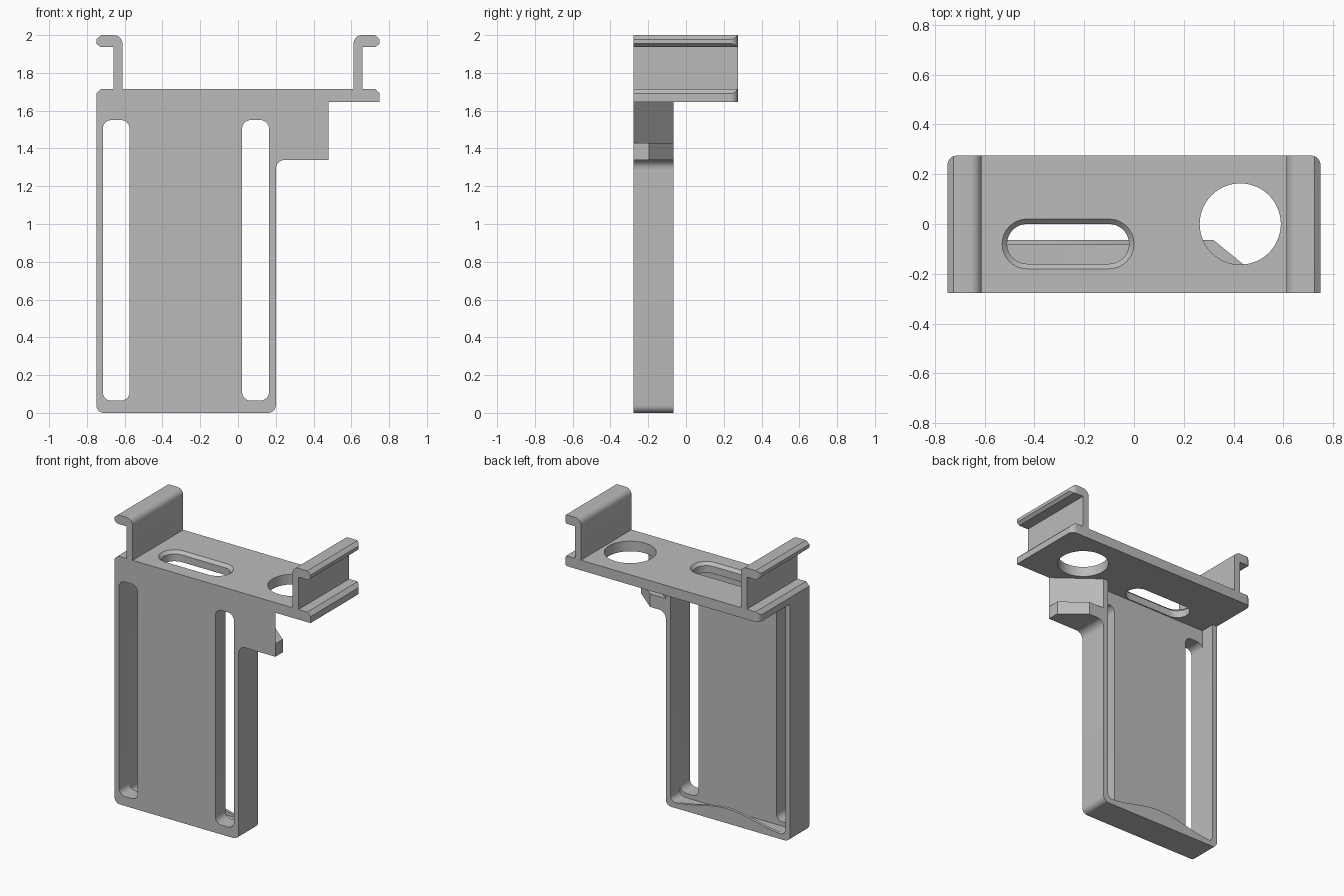
import bpy, bmesh
from math import cos, sin, pi
from mathutils import Vector

cube = bpy.data.objects.get("Cube")
if cube:
    bpy.data.objects.remove(cube, do_unlink=True)

grey = bpy.data.materials.new("plain_grey")
grey.use_nodes = True
grey.diffuse_color = (0.5, 0.5, 0.5, 1)
grey.node_tree.nodes["Principled BSDF"].inputs["Base Color"].default_value = (0.5, 0.5, 0.5, 1)

FRONT, REAR, SHELF_REAR = -0.278, -0.065, 0.275
PANEL_REAR, UNDER, TOP = -0.168, 1.645, 1.715


def rounded(points, steps=8):
    """Outline from (u, v, radius) corners, with an arc at each radius."""
    out = []
    for i, (u, v, r) in enumerate(points):
        p = Vector((u, v))
        if not r:
            out.append(p)
            continue
        a = (Vector(points[i - 1][:2]) - p).normalized() * r
        b = (Vector(points[(i + 1) % len(points)][:2]) - p).normalized() * r
        for k in range(steps + 1):
            t = k / steps * pi / 2
            out.append(p + a * (1 - sin(t)) + b * (1 - cos(t)))
    return out


def rect(u0, u1, v0, v1, r=0, r_top=None):
    s = r if r_top is None else r_top
    return rounded([(u0, v0, r), (u1, v0, r), (u1, v1, s), (u0, v1, s)])


def stadium(u0, u1, v, r, n=16):
    right = [(u1 - r + r * sin(pi * k / n), v - r * cos(pi * k / n)) for k in range(n + 1)]
    left = [(u0 + r - r * sin(pi * k / n), v + r * cos(pi * k / n)) for k in range(n + 1)]
    return right + left


def loft(name, rings, axis):
    """Closed solid through (outline, level) rings along y or z."""
    bm = bmesh.new()
    loops = []
    for outline, level in rings:
        loops.append([bm.verts.new((u, level, v) if axis == "y" else (u, v, level))
                      for u, v in outline])
    for low, high in zip(loops, loops[1:]):
        for i in range(len(low)):
            bm.faces.new((low[i - 1], low[i], high[i], high[i - 1]))
    bm.faces.new(loops[0])
    bm.faces.new(loops[-1])
    bmesh.ops.recalc_face_normals(bm, faces=bm.faces)
    mesh = bpy.data.meshes.new(name)
    bm.to_mesh(mesh)
    bm.free()
    mesh.materials.append(grey)
    obj = bpy.data.objects.new(name, mesh)
    bpy.context.collection.objects.link(obj)
    return obj


def prism(name, outline, axis, a, b):
    return loft(name, [(outline, a), (outline, b)], axis)


def combine(obj, cutter, operation="DIFFERENCE"):
    mod = obj.modifiers.new("cut", "BOOLEAN")
    mod.object, mod.operation, mod.solver = cutter, operation, "EXACT"
    graph = bpy.context.evaluated_depsgraph_get()
    mesh = bpy.data.meshes.new_from_object(obj.evaluated_get(graph))
    obj.modifiers.clear()
    obj.data = mesh
    bpy.data.objects.remove(cutter, do_unlink=True)


# Tall tray: rounded block, open at the rear, with two long slots
tray = prism("tray_body", rounded([(-0.75, UNDER, 0), (-0.75, 0, 0.04), (0.2, 0, 0.04),
                                   (0.2, UNDER, 0)]), "y", FRONT, REAR)
combine(tray, prism("cavity", rect(-0.715, 0.165, 0.035, 1.8, 0.04, 0), "y", PANEL_REAR, 0.1))
for x in (-0.645, 0.093):
    combine(tray, prism("slot", rect(x - 0.071, x + 0.071, 0.065, 1.55, 0.045),
                        "y", -0.4, PANEL_REAR + 0.02))

# Low curved lip across the rear of the tray floor
N = 24
hump = [(-0.715 + 0.88 * k / N, 0.036 + 0.065 * (0.5 - 0.5 * cos(2 * pi * k / N)))
        for k in range(N + 1)]
lip = prism("tray_lip", hump + [(0.165, 0.02), (-0.715, 0.02)], "y", REAR - 0.02, REAR)

# Side tab: slanted gusset over a deeper foot, and a fillet below
gusset = prism("tab_gusset", [(0.2, FRONT), (0.48, FRONT), (0.2, REAR)], "z", 1.43, UNDER)
foot = prism("tab_foot", [(0.2, FRONT), (0.48, FRONT), (0.48, -0.195), (0.32, REAR), (0.2, REAR)],
             "z", 1.34, 1.43)
arc = [(0.25 - 0.05 * cos(pi / 2 * k / 8), 1.29 + 0.05 * sin(pi / 2 * k / 8)) for k in range(9)]
fillet = prism("tab_fillet", [(0.2, 1.34)] + arc, "y", FRONT, REAR)

# Shelf with a hooked rail at each end, as one mirrored profile
half = rounded([(0.75, UNDER, 0), (0.75, 1.69, 0), (0.725, TOP, 0), (0.658, TOP, 0),
                (0.658, 1.938, 0), (0.73, 1.938, 0), (0.75, 1.955, 0), (0.75, 1.978, 0),
                (0.725, 2.0, 0), (0.612, 2.0, 0.045), (0.612, TOP, 0)])
profile = half + [(-u, v) for u, v in reversed(half)]
shelf = prism("shelf_with_rails", profile, "y", FRONT, SHELF_REAR)
combine(shelf, prism("plan", rect(-0.75, 0.75, FRONT, SHELF_REAR, 0, 0.04), "z", 1.5, 2.1),
        "INTERSECT")

# Chamfered oblong opening and round opening through the shelf
inner, outer = stadium(-0.51, -0.02, -0.08, 0.08), stadium(-0.53, 0, -0.08, 0.1)
combine(shelf, loft("oblong", [(inner, 1.6), (inner, TOP - 0.02), (outer, TOP), (outer, 1.8)], "z"))
circle = [(0.427 + 0.163 * cos(2 * pi * k / 64), 0.163 * sin(2 * pi * k / 64)) for k in range(64)]
combine(shelf, prism("round", circle, "z", 1.6, 1.8))

# Smooth the arcs and keep the edges crisp
bpy.ops.object.select_all(action="DESELECT")
for obj in (tray, lip, gusset, foot, fillet, shelf):
    obj.select_set(True)
bpy.context.view_layer.objects.active = shelf
bpy.ops.object.shade_smooth_by_angle()
